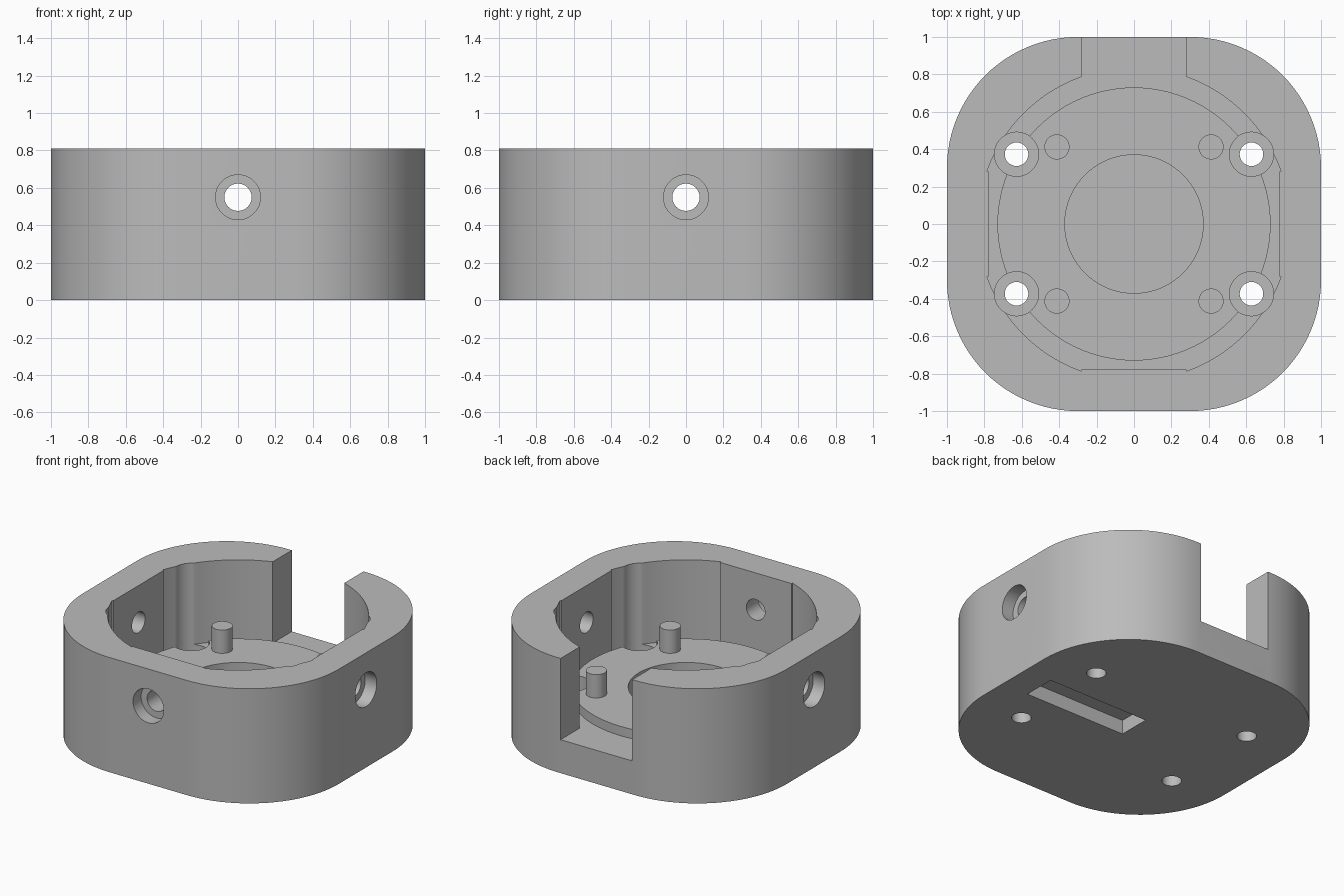
import bpy, bmesh, math
from mathutils import Matrix, Vector

cube = bpy.data.objects.get("Cube")
if cube:
    bpy.data.objects.remove(cube, do_unlink=True)

HEIGHT, FLOOR, DISC_TOP = 0.81, 0.236, 0.302

grey = bpy.data.materials.new("plain grey")
grey.use_nodes = True
colour = (0.5, 0.5, 0.5, 1)
grey.diffuse_color = colour
grey.node_tree.nodes["Principled BSDF"].inputs["Base Color"].default_value = colour


def prism(name, points, z0, z1, matrix=Matrix()):
    """Extrude a closed outline from z0 to z1."""
    bm = bmesh.new()
    face = bm.faces.new([bm.verts.new((x, y, z0)) for x, y in points])
    top = bmesh.ops.extrude_face_region(bm, geom=[face])["geom"]
    verts = [v for v in top if isinstance(v, bmesh.types.BMVert)]
    bmesh.ops.translate(bm, vec=(0, 0, z1 - z0), verts=verts)
    bmesh.ops.recalc_face_normals(bm, faces=bm.faces)
    bm.transform(matrix)
    mesh = bpy.data.meshes.new(name)
    bm.to_mesh(mesh)
    bm.free()
    mesh.materials.append(grey)
    obj = bpy.data.objects.new(name, mesh)
    bpy.context.collection.objects.link(obj)
    return obj


def arc(cx, cy, r, a0, a1, n):
    return [(cx + r * math.cos(a0 + (a1 - a0) * i / n),
             cy + r * math.sin(a0 + (a1 - a0) * i / n)) for i in range(n + 1)]


def circle(cx, cy, r, n=48):
    return arc(cx, cy, r, 0, math.tau, n)[:-1]


def apply(target, tool, operation="DIFFERENCE"):
    """Boolean the tool into the target, then drop the tool."""
    tool.hide_render = True
    mod = target.modifiers.new(tool.name, "BOOLEAN")
    mod.operation, mod.object, mod.solver = operation, tool, "EXACT"
    bpy.context.view_layer.objects.active = target
    bpy.ops.object.modifier_apply(modifier=mod.name)
    bpy.data.objects.remove(tool, do_unlink=True)


# Outer body: square with large round corners
outline = []
for k in range(4):
    a = k * math.pi / 2
    cx, cy = (0.3 if k in (0, 3) else -0.3), (0.3 if k < 2 else -0.3)
    outline += arc(cx, cy, 0.7, a, a + math.pi / 2, 24)
housing = prism("housing", outline, 0, HEIGHT)

# Cavity: round, with three inner flats and an opening through the back
R, HALF, FLAT = 0.835, 0.28, 0.777
step = math.asin(HALF / R)
reach = [FLAT, 1.2, FLAT, FLAT]
cavity = []
for k in range(4):
    a = k * math.pi / 2
    turn = Matrix.Rotation(a, 2)
    cavity.append(turn @ Vector((reach[k], HALF)))
    cavity += arc(0, 0, R, a + step, a + math.pi / 2 - step, 24)
    cavity.append(turn @ Vector((HALF, reach[(k + 1) % 4])))
apply(housing, prism("cavity", cavity, FLOOR, 1.2))

# Raised floor disc with a central recess
apply(housing, prism("floor_disc", circle(0, 0, 0.73, 96), 0.2, DISC_TOP), "UNION")
apply(housing, prism("centre_recess", circle(0, 0, 0.37, 72), 0.17, 1.2))

# Counterbored bolt holes in the floor
for sx in (-1, 1):
    for sy in (-1, 1):
        x, y = 0.628 * sx, 0.373 * sy
        apply(housing, prism("bolt_counterbore", circle(x, y, 0.118), 0.17, 1.2))
        apply(housing, prism("bolt_hole", circle(x, y, 0.063, 32), -0.1, 0.3))

# Counterbored holes through the front, right and left walls
for angle in (0, 90, 270):
    place = (Matrix.Translation((0, 0, 0.55)) @ Matrix.Rotation(math.radians(angle), 4, "Z")
             @ Matrix.Rotation(math.radians(90), 4, "X"))
    apply(housing, prism("wall_counterbore", circle(0, 0, 0.12), 0.91, 1.2, place))
    apply(housing, prism("wall_hole", circle(0, 0, 0.073, 32), 0.6, 1.1, place))

# Channel in the underside
channel = [(0, -0.115), (0.793, -0.115), (0.793, 0.115), (0, 0.115)]
apply(housing, prism("underside_channel", channel, -0.1, 0.1))

# Locating pins on the disc
parts = [housing]
for sx, x_name in ((-1, "right"), (1, "left")):
    for sy, y_name in ((-1, "front"), (1, "back")):
        parts.append(prism(f"pin_{y_name}_{x_name}", circle(0.412 * sx, 0.412 * sy, 0.067, 32),
                           DISC_TOP - 0.02, 0.467))

# Smooth shading with sharp edges
bpy.ops.object.select_all(action="DESELECT")
for obj in parts:
    obj.select_set(True)
bpy.context.view_layer.objects.active = housing
bpy.ops.object.shade_smooth_by_angle(angle=math.radians(30))
